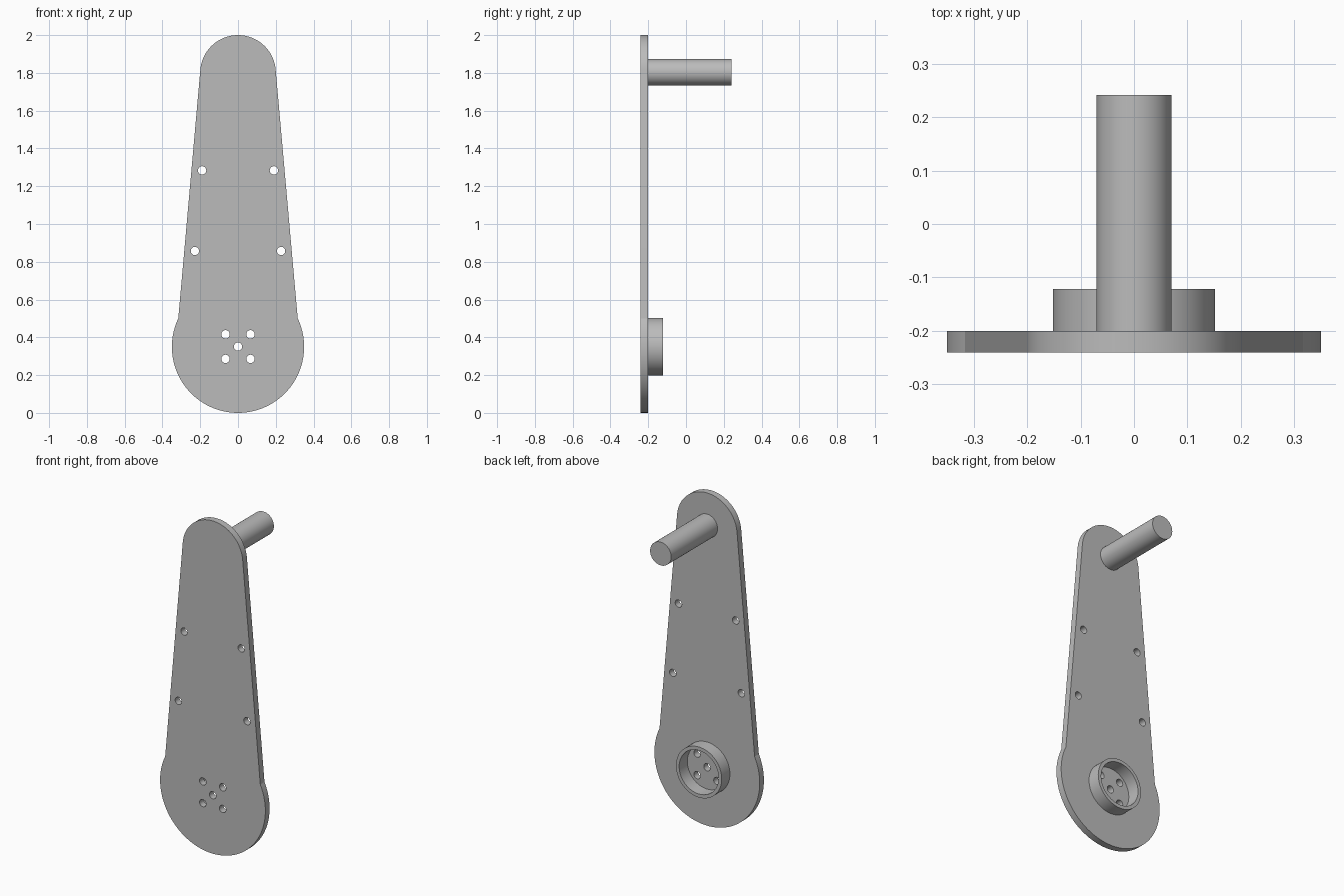
import bpy, bmesh
from math import sin, cos, pi, radians
from mathutils import Matrix

cube = bpy.data.objects.get("Cube")
if cube:
    bpy.data.objects.remove(cube, do_unlink=True)

grey = bpy.data.materials.new("plain grey")
grey.use_nodes = True
colour = (0.5, 0.5, 0.5, 1)
grey.diffuse_color = colour
grey.node_tree.nodes["Principled BSDF"].inputs["Base Color"].default_value = colour


def arc(x, z, r, start=0, end=360, steps=64):
    """Points along an arc in the x-z plane, angles in degrees."""
    n = steps if end - start == 360 else steps + 1
    return [(x + r * cos(radians(start + (end - start) * i / steps)),
             z + r * sin(radians(start + (end - start) * i / steps))) for i in range(n)]


def extrude_profile(name, loops, front, back):
    """Fill closed outlines (inner ones become holes) and extrude them along y."""
    curve = bpy.data.curves.new(name + " profile", 'CURVE')
    curve.dimensions = '2D'
    curve.fill_mode = 'BOTH'
    curve.extrude = (back - front) / 2
    for loop in loops:
        spline = curve.splines.new('POLY')
        spline.points.add(len(loop) - 1)
        for point, (x, z) in zip(spline.points, loop):
            point.co = (x, z, 0, 1)
        spline.use_cyclic_u = True
    helper = bpy.data.objects.new(name + " helper", curve)
    bpy.context.collection.objects.link(helper)
    bpy.context.view_layer.update()
    deps = bpy.context.evaluated_depsgraph_get()
    mesh = bpy.data.meshes.new_from_object(helper.evaluated_get(deps))
    bpy.data.objects.remove(helper, do_unlink=True)

    # Weld caps to walls and stand the part upright
    bm = bmesh.new()
    bm.from_mesh(mesh)
    bmesh.ops.remove_doubles(bm, verts=bm.verts, dist=0.0001)
    bm.transform(Matrix.Translation((0, (front + back) / 2, 0)) @ Matrix.Rotation(pi / 2, 4, 'X'))
    bmesh.ops.recalc_face_normals(bm, faces=bm.faces)
    bm.to_mesh(mesh)
    bm.free()
    mesh.materials.clear()
    mesh.materials.append(grey)

    obj = bpy.data.objects.new(name, mesh)
    bpy.context.collection.objects.link(obj)
    bpy.ops.object.select_all(action='DESELECT')
    obj.select_set(True)
    bpy.context.view_layer.objects.active = obj
    bpy.ops.object.shade_smooth_by_angle(angle=radians(15))
    return obj


PLATE_FRONT, PLATE_BACK = -0.24, -0.20
HUB_Z, PEG_Z = 0.351, 1.803

# Tapered arm plate: round top, straight sides, wider round base
outline = arc(0, 1.8, 0.2, 5, 175) + arc(0, 0.35, 0.35, 154.6, 385.4, 96)

# Bolt holes: one in the hub centre, four around it, two pairs up the edges
centres = [(0, HUB_Z)]
for side in (-1, 1):
    centres += [(side * 0.066, HUB_Z - 0.065), (side * 0.066, HUB_Z + 0.065),
                (side * 0.228, 0.857), (side * 0.19, 1.284)]
holes = [arc(x, z, 0.022, steps=32) for x, z in centres]
extrude_profile("arm_plate", [outline] + holes, PLATE_FRONT, PLATE_BACK)

# Open collar behind the hub
extrude_profile("hub_collar", [arc(0, HUB_Z, 0.152), arc(0, HUB_Z, 0.131)], PLATE_BACK, -0.122)

# Handle peg at the top
extrude_profile("handle_peg", [arc(0, PEG_Z, 0.07)], PLATE_BACK, 0.241)
